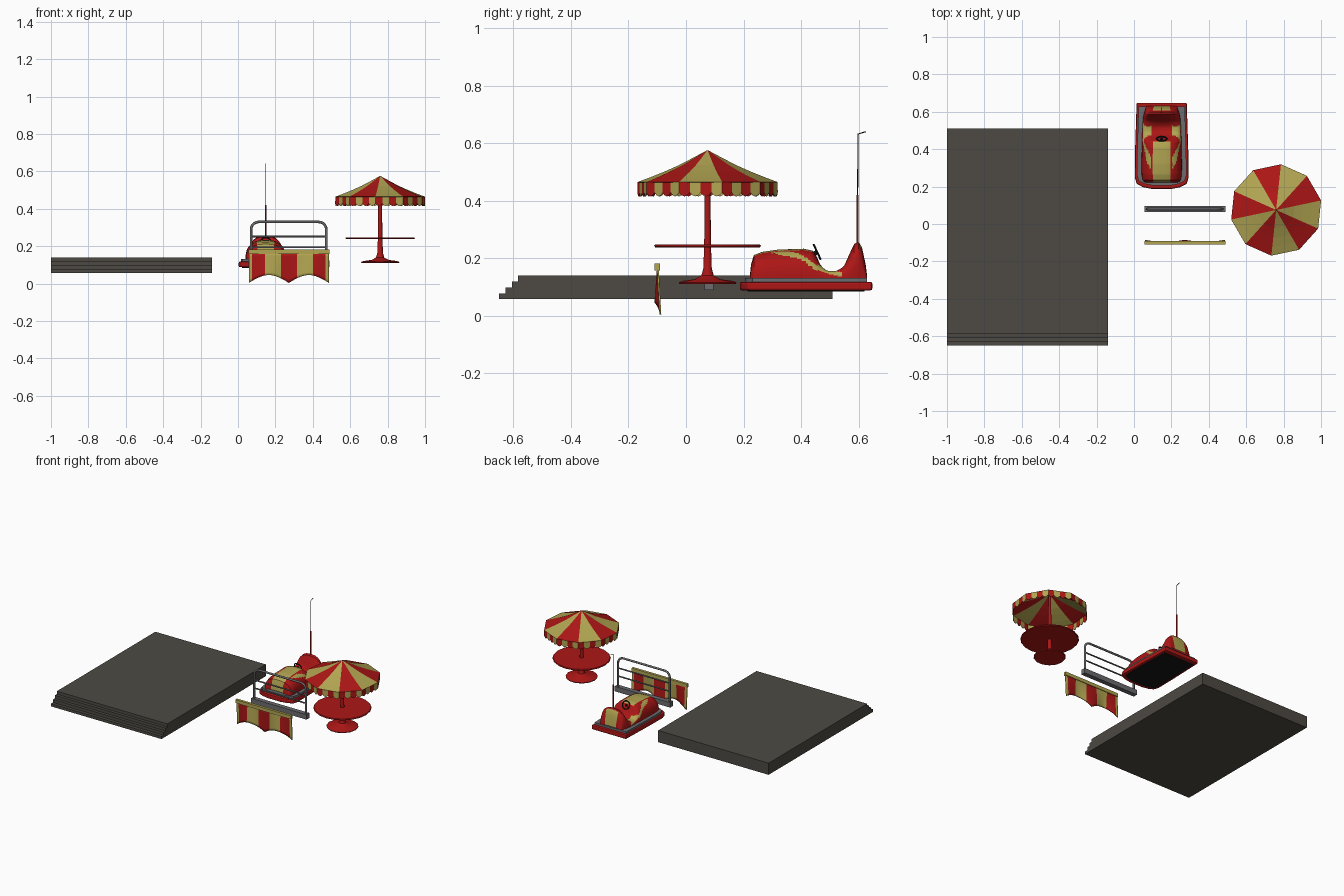
import bpy, bmesh, math
from mathutils import Vector

if "Cube" in bpy.data.objects:
    bpy.data.objects.remove(bpy.data.objects["Cube"])

def mat(name, r, g, b):
    m = bpy.data.materials.new(name)
    m.diffuse_color = (r, g, b, 1)
    m.use_nodes = True
    m.node_tree.nodes["Principled BSDF"].inputs["Base Color"].default_value = m.diffuse_color
    return m

RED = mat("red paint", 0.42, 0.008, 0.008)
YEL = mat("pale yellow", 0.45, 0.38, 0.085)
STONE = mat("dark stone", 0.075, 0.068, 0.056)
STEEL = mat("grey steel", 0.15, 0.15, 0.16)
BLACK = mat("black", 0.008, 0.008, 0.008)

def make(name, verts, faces, mats, idx=None, smooth=False, thick=0):
    me = bpy.data.meshes.new(name)
    me.from_pydata([tuple(v) for v in verts], [], faces)
    for m in mats:
        me.materials.append(m)
    if idx:
        for p, i in zip(me.polygons, idx):
            p.material_index = i
    bm = bmesh.new()
    bm.from_mesh(me)
    bmesh.ops.remove_doubles(bm, verts=bm.verts, dist=1e-5)
    bmesh.ops.recalc_face_normals(bm, faces=bm.faces)
    bm.to_mesh(me)
    bm.free()
    ob = bpy.data.objects.new(name, me)
    bpy.context.collection.objects.link(ob)
    if thick:
        s = ob.modifiers.new("thickness", 'SOLIDIFY')
        s.thickness = thick
        s.offset = 0
    if smooth:
        bpy.ops.object.select_all(action='DESELECT')
        ob.select_set(True)
        bpy.context.view_layer.objects.active = ob
        bpy.ops.object.shade_smooth_by_angle(angle=math.radians(40))
    return ob

def prism(name, outline, z0, z1, m, bevel=0):
    n = len(outline)
    v = [(x, y, z0) for x, y in outline] + [(x, y, z1) for x, y in outline]
    f = [list(range(n))[::-1], list(range(n, 2 * n))]
    f += [(i, (i + 1) % n, n + (i + 1) % n, n + i) for i in range(n)]
    ob = make(name, v, f, [m])
    if bevel:
        b = ob.modifiers.new("bevel", 'BEVEL')
        b.width = bevel
        b.segments = 2
    return ob

def box(name, x0, x1, y0, y1, z0, z1, m):
    return prism(name, [(x0, y0), (x1, y0), (x1, y1), (x0, y1)], z0, z1, m)

def lathe(name, prof, cx, cy, n, m, smooth=True):
    v = [(cx + r * math.cos(2 * math.pi * i / n), cy + r * math.sin(2 * math.pi * i / n), z)
         for r, z in prof for i in range(n)]
    f = [(k * n + i, k * n + (i + 1) % n, (k + 1) * n + (i + 1) % n, (k + 1) * n + i)
         for k in range(len(prof) - 1) for i in range(n)]
    f += [list(range(n))[::-1], list(range((len(prof) - 1) * n, len(prof) * n))]
    return make(name, v, f, [m], smooth=smooth)

def tube(name, pts, r, m):
    cu = bpy.data.curves.new(name, 'CURVE')
    cu.dimensions = '3D'
    cu.bevel_depth = r
    cu.bevel_resolution = 2
    cu.use_fill_caps = True
    sp = cu.splines.new('POLY')
    sp.points.add(len(pts) - 1)
    for p, c in zip(sp.points, pts):
        p.co = (*c, 1)
    cu.materials.append(m)
    ob = bpy.data.objects.new(name, cu)
    bpy.context.collection.objects.link(ob)

# Stepped platform: one side profile extruded along x
side = [(0.51, 0.058), (-0.65, 0.058), (-0.65, 0.077), (-0.627, 0.077), (-0.627, 0.098),
        (-0.606, 0.098), (-0.606, 0.119), (-0.585, 0.119), (-0.585, 0.14), (0.51, 0.14)]
n = len(side)
make("platform", [(x, y, z) for x in (-1, -0.14) for y, z in side],
     [list(range(n)), list(range(n, 2 * n))[::-1]] +
     [(i, (i + 1) % n, n + (i + 1) % n, n + i) for i in range(n)], [STONE])

# Striped banner: scalloped cloth that ripples towards the bottom
NX, NZ = 50, 8
v, f, idx = [], [], []
for i in range(NX + 1):
    u = i / NX
    zb = 0.004 + 0.042 * abs(math.sin(2 * math.pi * u))
    for k in range(NZ + 1):
        t = k / NZ
        v.append((0.058 + 0.428 * u, -0.098 + 0.009 * t * math.cos(4 * math.pi * u),
                  0.165 + (zb - 0.165) * t))
for i in range(NX):
    d = abs((i + 0.5) / NX - 0.5)
    for k in range(NZ):
        a = i * (NZ + 1) + k
        f.append((a, a + NZ + 1, a + NZ + 2, a + 1))
        idx.append(0 if d < 0.1 or 0.3 < d < 0.46 else 1)
make("banner_cloth", v, f, [RED, YEL], idx, True, 0.006)
box("banner_top_bar", 0.056, 0.488, -0.109, -0.091, 0.158, 0.182, YEL)

# Railing: bent hoop, cross rails and a base beam
box("railing_base", 0.056, 0.488, 0.064, 0.096, 0.09, 0.125, STEEL)
xl, xr, zt, rc = 0.07, 0.472, 0.33, 0.04
hoop = [(xl, 0.08, 0.12)]
for cx, a0 in ((xl + rc, 180), (xr - rc, 90)):
    for k in range(7):
        a = math.radians(a0 - 15 * k)
        hoop.append((cx + rc * math.cos(a), 0.08, zt - rc + rc * math.sin(a)))
hoop.append((xr, 0.08, 0.12))
tube("railing_hoop", hoop, 0.007, STEEL)
for z in (0.252, 0.195):
    tube("railing_cross_bar", [(xl, 0.08, z), (xr, 0.08, z)], 0.005, STEEL)

# Parasol table: pedestal, round top, ten-sided striped canopy with valance
PX, PY = 0.76, 0.075
lathe("parasol_pedestal", [(0.10, 0.11), (0.103, 0.116), (0.09, 0.121), (0.045, 0.127), (0.022, 0.14),
                           (0.015, 0.165), (0.012, 0.25), (0.01, 0.45), (0.008, 0.56)], PX, PY, 14, RED)
lathe("table_top", [(0.182, 0.238), (0.186, 0.243), (0.182, 0.248)], PX, PY, 20, RED)
rings = [(0.003, 0.573), (0.05, 0.548), (0.10, 0.522), (0.15, 0.5), (0.20, 0.48), (0.244, 0.464)]
def corner(i, r, z):
    a = math.radians(12 + 36 * i)
    return Vector((PX + r * math.cos(a), PY + r * math.sin(a), z))
v, f, idx = [], [], []
def face(pts, c):
    f.append(list(range(len(v), len(v) + len(pts))))
    v.extend(pts)
    idx.append(c)
for i in range(10):
    for (r0, z0), (r1, z1) in zip(rings, rings[1:]):
        face([corner(i, r0, z0), corner(i, r1, z1), corner(i + 1, r1, z1), corner(i + 1, r0, z0)],
             1 if i % 2 else 0)
    A, B = corner(i, 0.244, 0.464), corner(i + 1, 0.244, 0.464)
    for s in range(4):
        P, Q = A.lerp(B, s / 4), A.lerp(B, (s + 1) / 4)
        low = [P.lerp(Q, k / 4) - Vector((0, 0, 0.036 + 0.013 * math.sin(math.pi * k / 4)))
               for k in range(5)]
        face([Q, P] + low, s % 2)
make("parasol_canopy", v, f, [RED, YEL], idx, thick=0.003)

# Bumper car: bumper, deck and underside share one outline
CX = 0.148
half = [(0.134, 0.648), (0.142, 0.40), (0.144, 0.25), (0.134, 0.215), (0.10, 0.197), (0.05, 0.187)]
def outline(k):
    pts = [(x, y) for x, y in half] + [(-x, y) for x, y in half[::-1]]
    return [(CX + x * k, 0.417 + (y - 0.417) * k) for x, y in pts][::-1]
prism("car_bumper", outline(1), 0.088, 0.118, RED, 0.007)
prism("car_deck", outline(0.92), 0.112, 0.132, STEEL)
prism("car_underside", outline(0.88), 0.084, 0.09, BLACK)

# Car body: lofted sections (y, half width, height over the deck)
keys = [(0.222, 0.085, 0.01), (0.226, 0.095, 0.05), (0.236, 0.102, 0.083), (0.265, 0.107, 0.094),
        (0.32, 0.108, 0.102), (0.41, 0.106, 0.105), (0.44, 0.106, 0.098), (0.465, 0.105, 0.065),
        (0.49, 0.104, 0.046), (0.52, 0.103, 0.045), (0.55, 0.101, 0.06), (0.57, 0.099, 0.09),
        (0.585, 0.096, 0.122), (0.6, 0.092, 0.128), (0.612, 0.088, 0.11), (0.625, 0.084, 0.05),
        (0.63, 0.08, 0.01)]
def streak(y):
    pts = [(0.28, 0.232), (0.40, 0.205), (0.45, 0.17), (0.54, 0.142)]
    for (a, p), (b, q) in zip(pts, pts[1:]):
        if a <= y <= b:
            return p + (q - p) * (y - a) / (b - a)
    return -1
sec = []
for a, b in zip(keys, keys[1:]):
    m = max(1, round((b[0] - a[0]) / 0.008))
    sec += [[p + (q - p) * k / m for p, q in zip(a, b)] for k in range(m)]
sec.append(keys[-1])
NS = 36
v, f, idx = [], [], []
for y, w, h in sec:
    dip = 0.55 * max(0, 1 - ((y - 0.51) / 0.055) ** 2)
    for k in range(NS + 1):
        c, s = math.cos(math.pi * k / NS), abs(math.sin(math.pi * k / NS))
        x = math.copysign(abs(c) ** 0.75, c)
        v.append((CX + w * x, y, 0.128 + h * s ** 0.75 * (1 - dip * (1 - x * x))))
for j in range(len(sec) - 1):
    for k in range(NS):
        a = j * (NS + 1) + k
        q = (a, a + 1, a + NS + 2, a + NS + 1)
        f.append(q)
        x, y, z = (sum(v[i][d] for i in q) / 4 for d in range(3))
        stripe = abs(x - CX) < 0.045 and (y < 0.44 or y > 0.605)
        side_mark = abs(x - CX) > 0.055 and abs(z - streak(y)) < 0.009
        idx.append(1 if stripe or side_mark else 0)
make("car_body", v, f, [RED, YEL], idx, True)

# Steering wheel, column and power pole
bpy.ops.mesh.primitive_torus_add(major_radius=0.027, minor_radius=0.004, major_segments=20,
                                 minor_segments=6, location=(CX, 0.456, 0.222),
                                 rotation=(math.radians(-65), 0, 0))
wheel = bpy.context.object
wheel.name = "steering_wheel"
wheel.data.materials.append(BLACK)
tube("steering_column", [(CX, 0.435, 0.205), (CX, 0.456, 0.222)], 0.008, BLACK)
tube("power_pole_lower", [(CX, 0.597, 0.24), (CX, 0.597, 0.42)], 0.0035, RED)
tube("power_pole", [(CX, 0.597, 0.42), (CX, 0.598, 0.632), (CX, 0.625, 0.64)], 0.002, BLACK)
